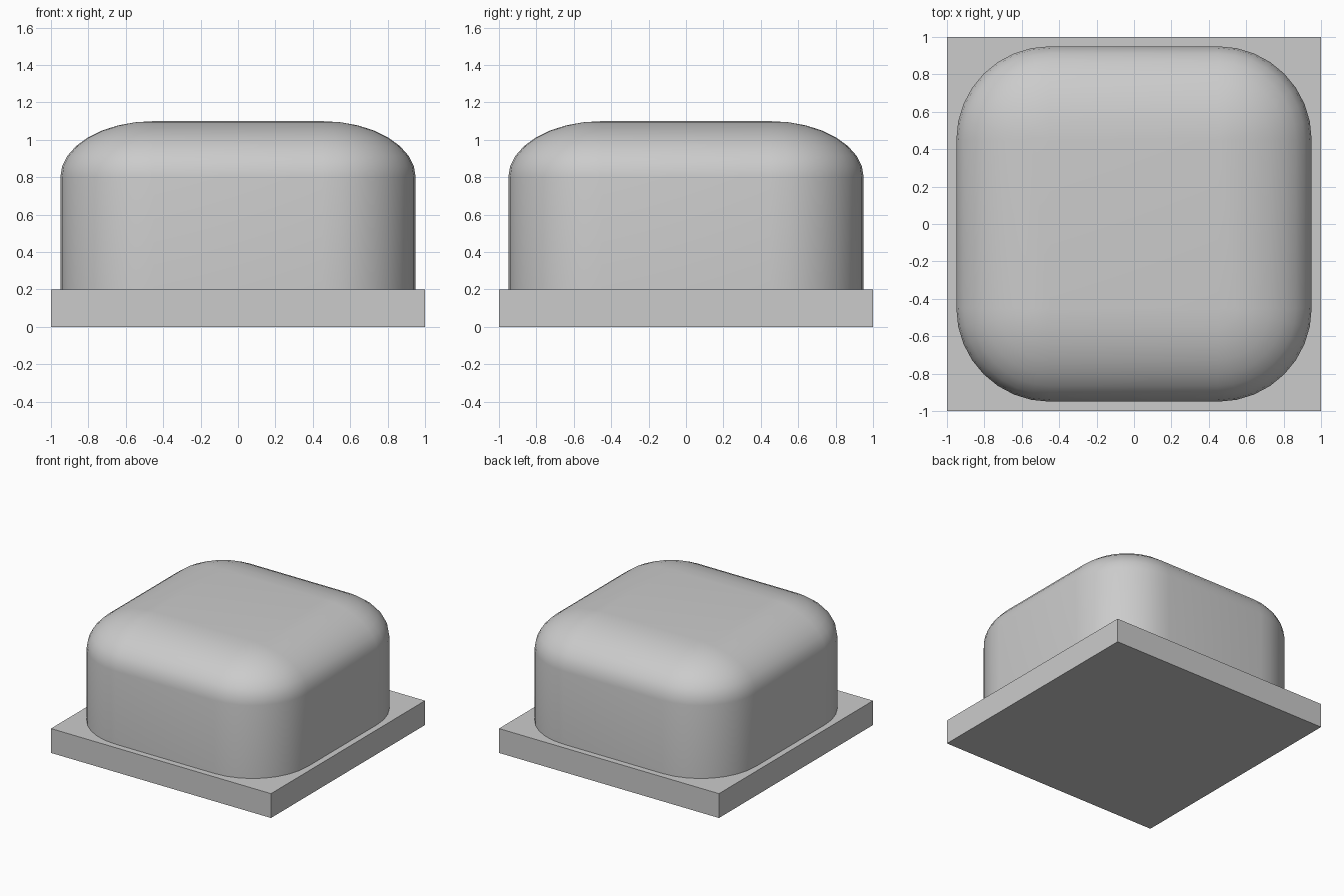
import bpy, bmesh
from math import sin, cos, pi, radians

if "Cube" in bpy.data.objects:
    bpy.data.objects.remove(bpy.data.objects["Cube"])

SEGS = 8        # segments per quarter round
CORE = 0.45     # half width of the flat top
ROUND = 0.5     # horizontal rounding
RISE = 0.3      # height of the rounded shoulder


def finish(bm, name):
    mesh = bpy.data.meshes.new(name)
    bm.to_mesh(mesh)
    bm.free()
    obj = bpy.data.objects.new(name, mesh)
    bpy.context.collection.objects.link(obj)
    return obj


def rounded_square(bm, r, z):
    ring = []
    for q, (sx, sy) in enumerate([(1, 1), (-1, 1), (-1, -1), (1, -1)]):
        for i in range(SEGS + 1):
            a = (q + i / SEGS) * pi / 2
            ring.append(bm.verts.new((sx * CORE + r * cos(a), sy * CORE + r * sin(a), z)))
    return ring


# Square base plate
bm = bmesh.new()
bmesh.ops.create_cube(bm, size=1)
bmesh.ops.scale(bm, vec=(2, 2, 0.2), verts=bm.verts)
bmesh.ops.translate(bm, vec=(0, 0, 0.1), verts=bm.verts)
finish(bm, "base_plate")

# Cushion-shaped body: straight wall, then an elliptical shoulder
bm = bmesh.new()
profile = [(ROUND, 0.2)]
for i in range(SEGS + 1):
    t = i / SEGS * pi / 2
    profile.append((ROUND * cos(t), 0.8 + RISE * sin(t)))
rings = [rounded_square(bm, r, z) for r, z in profile]
n = len(rings[0])
for lo, hi in zip(rings, rings[1:]):
    for i in range(n):
        j = (i + 1) % n
        bm.faces.new((lo[i], lo[j], hi[j], hi[i]))
bm.faces.new(rings[0][::-1])
bm.faces.new(rings[-1])
bmesh.ops.remove_doubles(bm, verts=bm.verts, dist=1e-4)
bmesh.ops.recalc_face_normals(bm, faces=bm.faces)
body = finish(bm, "rounded_body")

bpy.context.view_layer.objects.active = body
body.select_set(True)
bpy.ops.object.shade_smooth_by_angle(angle=radians(30))
